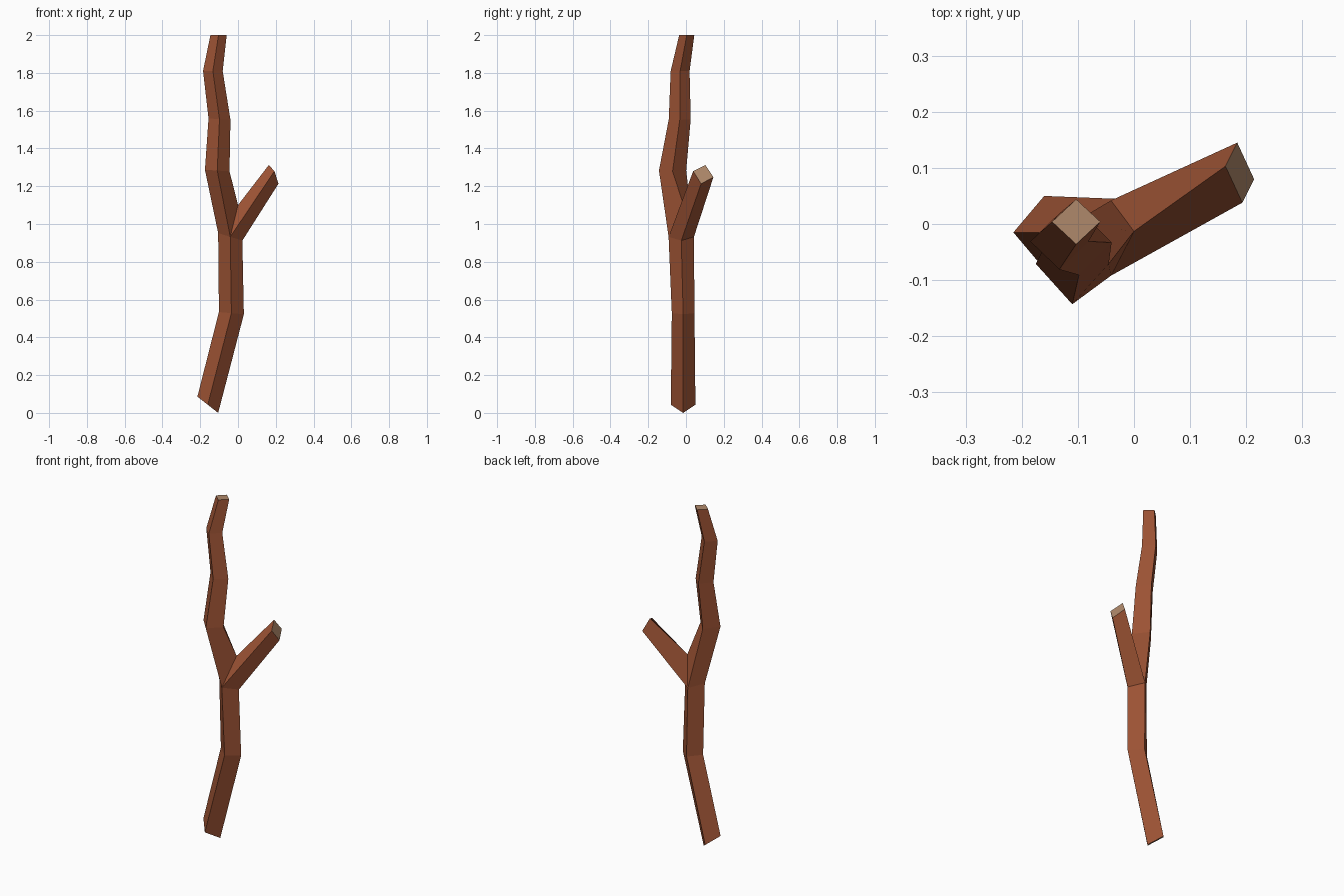
import bpy, bmesh
from mathutils import Vector

if "Cube" in bpy.data.objects:
    bpy.data.objects.remove(bpy.data.objects["Cube"])


def material(name, rgb):
    m = bpy.data.materials.new(name)
    m.diffuse_color = (*rgb, 1)
    m.use_nodes = True
    m.node_tree.nodes["Principled BSDF"].inputs["Base Color"].default_value = m.diffuse_color
    return m


bm = bmesh.new()


def ring(x, y, z, hx, hy, tilt=0.0):
    """Diamond cross-section ordered left, front, right, back."""
    offs = ((-hx, 0, tilt), (0, -hy, 0), (hx, 0, -tilt), (0, hy, 0))
    return [bm.verts.new(Vector((x, y, z)) + Vector(o)) for o in offs]


def bridge(a, b):
    for i in range(4):
        j = (i + 1) % 4
        bm.faces.new((a[i], a[j], b[j], b[i]))


def cap(loop):
    bm.faces.new(loop).material_index = 1


# lower trunk
lower = [ring(-0.16, -0.015, 0.043, 0.055, 0.065, 0.043),
         ring(-0.035, -0.015, 0.528, 0.066, 0.06, 0.006),
         ring(-0.041, -0.025, 0.932, 0.064, 0.067, 0.02)]
# upper trunk
upper = [ring(-0.11, -0.071, 1.283, 0.065, 0.072, 0.004),
         ring(-0.098, -0.033, 1.555, 0.058, 0.058, 0.004),
         ring(-0.133, -0.031, 1.81, 0.052, 0.05),
         ring(-0.103, 0.004, 2.0, 0.043, 0.04)]
# fork: the crotch point is shared by trunk and side branch
left, front, right, back = lower[-1]
crotch = bm.verts.new((0.0, -0.013, 1.1))
fork = [left, front, crotch, back]
stub = [crotch, front, right, back]
tip = [bm.verts.new(p) for p in ((0.163, 0.103, 1.312), (0.193, 0.038, 1.28),
                                 (0.214, 0.08, 1.213), (0.184, 0.145, 1.248))]

for chain in (lower, [fork] + upper, [stub, tip]):
    for a, b in zip(chain, chain[1:]):
        bridge(a, b)
# sawn ends
for end in (lower[0], upper[-1], tip):
    cap(end)

bmesh.ops.recalc_face_normals(bm, faces=bm.faces)
mesh = bpy.data.meshes.new("forked_branch")
bm.to_mesh(mesh)
bm.free()
mesh.materials.append(material("bark brown", (0.33, 0.085, 0.034)))
mesh.materials.append(material("cut wood", (0.43, 0.25, 0.145)))
bpy.context.collection.objects.link(bpy.data.objects.new("forked_branch", mesh))
